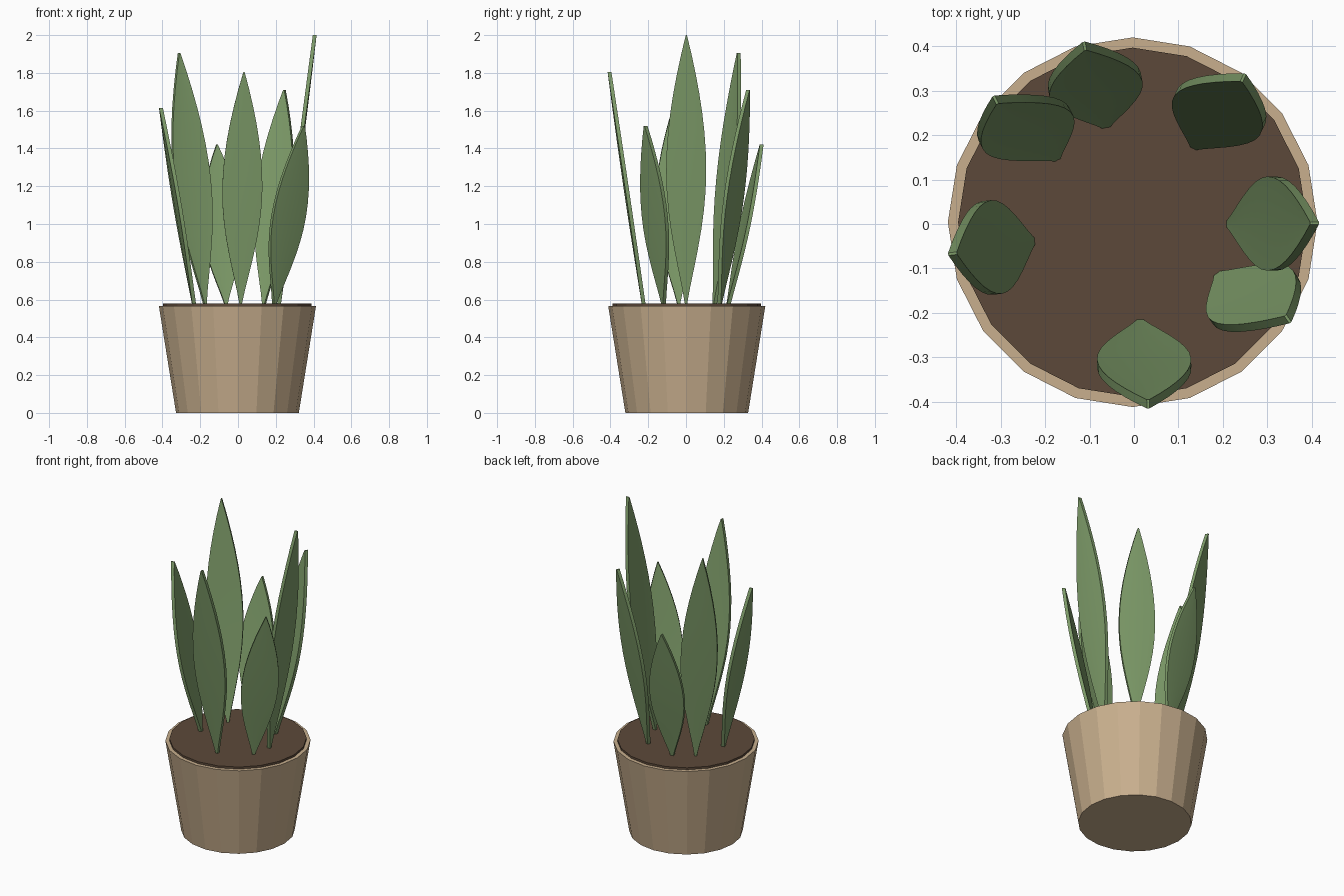
import bpy, bmesh, math
from mathutils import Vector

cube = bpy.data.objects.get("Cube")
if cube:
    bpy.data.objects.remove(cube, do_unlink=True)


def material(name, rgb):
    mat = bpy.data.materials.new(name)
    mat.use_nodes = True
    mat.diffuse_color = (*rgb, 1)
    mat.node_tree.nodes["Principled BSDF"].inputs["Base Color"].default_value = (*rgb, 1)
    return mat


CLAY = material("tan clay", (0.58, 0.43, 0.27))
SOIL = material("brown soil", (0.107, 0.066, 0.041))
LEAF = material("leaf green", (0.21, 0.335, 0.143))

CENTRE = Vector((-0.003, 0.004, 0))


def finish(name, bm, mat):
    bmesh.ops.recalc_face_normals(bm, faces=bm.faces)
    mesh = bpy.data.meshes.new(name)
    bm.to_mesh(mesh)
    bm.free()
    mesh.materials.append(mat)
    obj = bpy.data.objects.new(name, mesh)
    bpy.context.collection.objects.link(obj)
    return obj


def turned(name, profile, mat, sides=20):
    """Closed faceted solid from a (radius, height) profile."""
    bm = bmesh.new()
    rings = []
    for r, z in profile:
        rings.append([bm.verts.new(CENTRE + Vector((r * math.cos(a), r * math.sin(a), z)))
                      for a in (math.tau * i / sides for i in range(sides))])
    for low, high in zip(rings, rings[1:]):
        for i in range(sides):
            j = (i + 1) % sides
            bm.faces.new((low[i], low[j], high[j], high[i]))
    bm.faces.new(rings[0])
    bm.faces.new(rings[-1])
    return finish(name, bm, mat)


def blade_width(t):
    """Half width along the blade: slim foot, broad middle, pointed tip."""
    return 0.003 + 0.103 * math.sin(math.pi * t) ** (1.15 if t < 0.5 else 0.95)


def leaf(name, base, tip, facing, steps=14, thick=0.02, crease=0.006):
    """Flat pointed blade with a faint centre fold, facing outward at an angle."""
    a = math.radians(facing)
    out = Vector((math.cos(a), math.sin(a), 0))
    side = Vector((-math.sin(a), math.cos(a), 0))
    base, tip = Vector(base), Vector(tip)
    bm = bmesh.new()
    rings = []
    for k in range(steps + 1):
        t = k / steps
        w = blade_width(t)
        mid = base.lerp(tip, t)
        fold = crease * w / 0.106
        spots = ((-w, 0), (0, fold), (w, 0), (w, -thick), (0, fold - thick), (-w, -thick))
        rings.append([bm.verts.new(mid + side * s + out * o) for s, o in spots])
    for low, high in zip(rings, rings[1:]):
        for i in range(6):
            j = (i + 1) % 6
            bm.faces.new((low[i], low[j], high[j], high[i]))
    bm.faces.new(rings[0])
    bm.faces.new(rings[-1])
    obj = finish(name, bm, LEAF)
    bpy.ops.object.select_all(action="DESELECT")
    obj.select_set(True)
    bpy.context.view_layer.objects.active = obj
    bpy.ops.object.shade_smooth_by_angle(angle=math.radians(30))


# Tapered pot and the soil that fills it
turned("pot", [(0.325, 0), (0.416, 0.567)], CLAY)
turned("soil", [(0.393, 0.555), (0.393, 0.58)], SOIL)

# Leaves: foot position, tip position, outward facing angle
Z = 0.56
leaf("leaf_left", (0.225, 0, Z), (0.416, 0.002, 2.0), 0)
leaf("leaf_front_left", (0.195, -0.125, Z), (0.352, -0.222, 1.52), -55)
leaf("leaf_front", (0.014, -0.232, Z), (0.032, -0.415, 1.805), -89)
leaf("leaf_right", (-0.24, -0.04, Z), (-0.418, -0.068, 1.615), 187)
leaf("leaf_back_right", (-0.178, 0.16, Z), (-0.316, 0.288, 1.905), 116)
leaf("leaf_back", (-0.065, 0.232, Z), (-0.113, 0.41, 1.42), 101)
leaf("leaf_back_left", (0.14, 0.185, Z), (0.25, 0.338, 1.71), 65)
